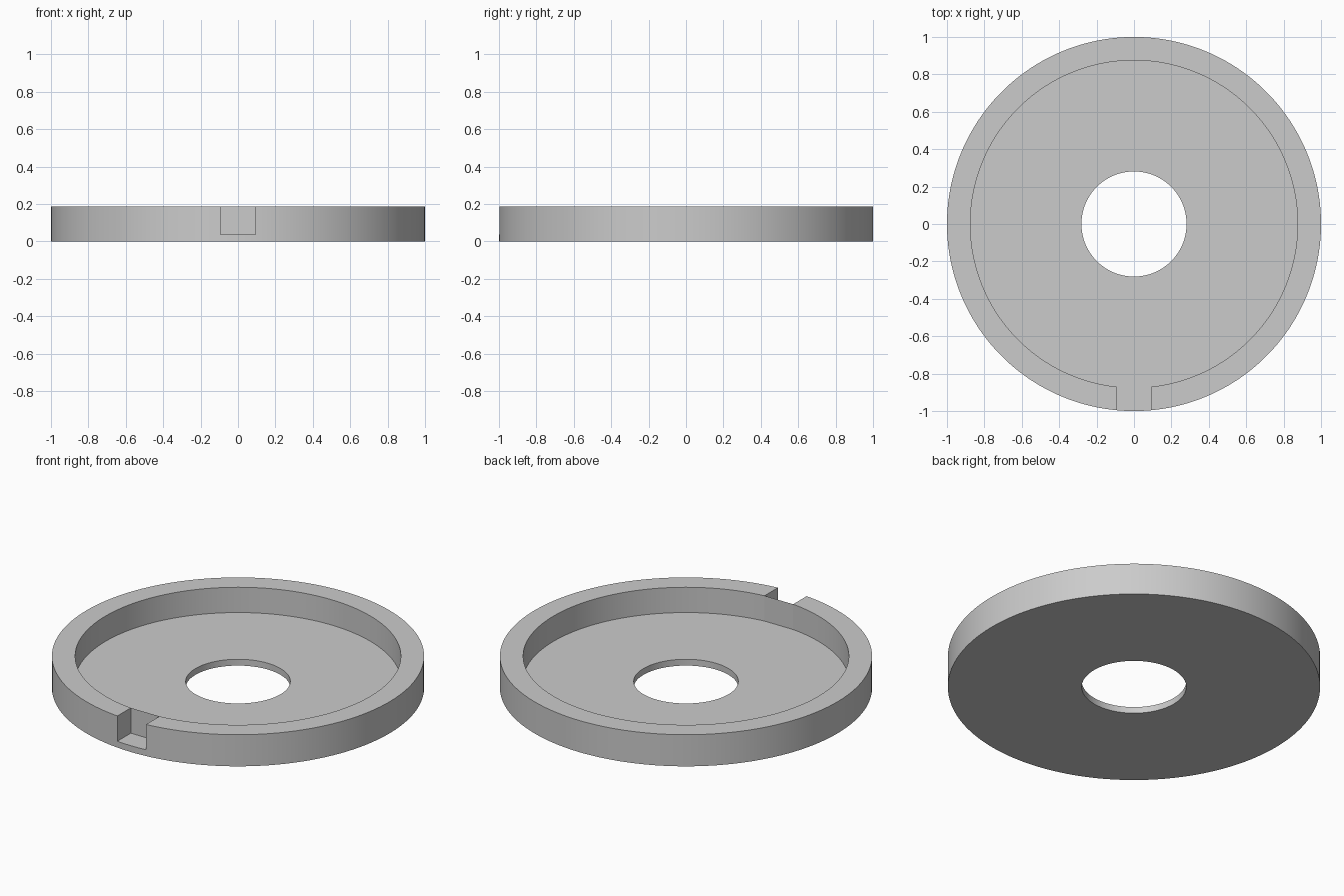
import bpy, bmesh, math

if "Cube" in bpy.data.objects:
    bpy.data.objects.remove(bpy.data.objects["Cube"], do_unlink=True)

HEIGHT, FLOOR = 0.1875, 0.0375
R_OUT, R_IN, R_HOLE = 1.0, 0.875, 0.281
NOTCH = 0.094                 # half width of the rim notch
RIM_STEPS, NOTCH_STEPS = 180, 6

grey = bpy.data.materials.new("plain grey")
grey.use_nodes = True
grey.diffuse_color = (0.6, 0.6, 0.6, 1)
grey.node_tree.nodes["Principled BSDF"].inputs["Base Color"].default_value = (0.6, 0.6, 0.6, 1)


def rim_point(radius, t):
    """Point on the rim arc, from one notch side (t=0) round to the other (t=1)."""
    gap = math.asin(NOTCH / radius)
    a = -math.pi / 2 + gap + t * (2 * math.pi - 2 * gap)
    return radius * math.cos(a), radius * math.sin(a)


def notch_point(radius, t, straight=False):
    """Point across the notch, on the arc or on the straight chord."""
    x = NOTCH * (2 * t - 1)
    return x, -math.sqrt(radius ** 2 - (NOTCH if straight else x) ** 2)


bm = bmesh.new()
columns = []
for i in range(RIM_STEPS + NOTCH_STEPS):
    in_rim = i <= RIM_STEPS
    if in_rim:
        t = i / RIM_STEPS
        inner, outer = rim_point(R_IN, t), rim_point(R_OUT, t)
    else:
        t = (i - RIM_STEPS) / NOTCH_STEPS
        inner, outer = notch_point(R_IN, t, True), notch_point(R_OUT, t)
    a = math.atan2(inner[1], inner[0])
    hole = (R_HOLE * math.cos(a), R_HOLE * math.sin(a))
    points = {"out_low": (outer, 0), "hole_low": (hole, 0), "hole_floor": (hole, FLOOR),
              "in_floor": (inner, FLOOR), "in_top": (inner, HEIGHT),
              "out_floor": (outer, FLOOR)}
    if in_rim:
        points["out_top"] = (outer, HEIGHT)
    columns.append({k: bm.verts.new((*p, z)) for k, (p, z) in points.items()})

# Base, hole, dished floor and inner wall run all the way round
shared = ["out_floor", "out_low", "hole_low", "hole_floor", "in_floor", "in_top"]
for i, c in enumerate(columns):
    d = columns[(i + 1) % len(columns)]
    bands = list(zip(shared, shared[1:]))
    if i < RIM_STEPS:         # raised rim
        bands += [("in_top", "out_top"), ("out_top", "out_floor")]
    else:                     # floor of the notch
        bands.append(("in_floor", "out_floor"))
    for p, q in bands:
        bm.faces.new((c[p], c[q], d[q], d[p]))

# Side walls of the notch
cap = ["in_floor", "in_top", "out_top", "out_floor"]
bm.faces.new([columns[0][k] for k in reversed(cap)])
bm.faces.new([columns[RIM_STEPS][k] for k in cap])

mesh = bpy.data.meshes.new("notched_dish")
bm.to_mesh(mesh)
bm.free()
mesh.materials.append(grey)
dish = bpy.data.objects.new("notched_dish", mesh)
bpy.context.collection.objects.link(dish)
bpy.ops.object.select_all(action="DESELECT")
dish.select_set(True)
bpy.context.view_layer.objects.active = dish
bpy.ops.object.shade_smooth_by_angle(angle=math.radians(30))
